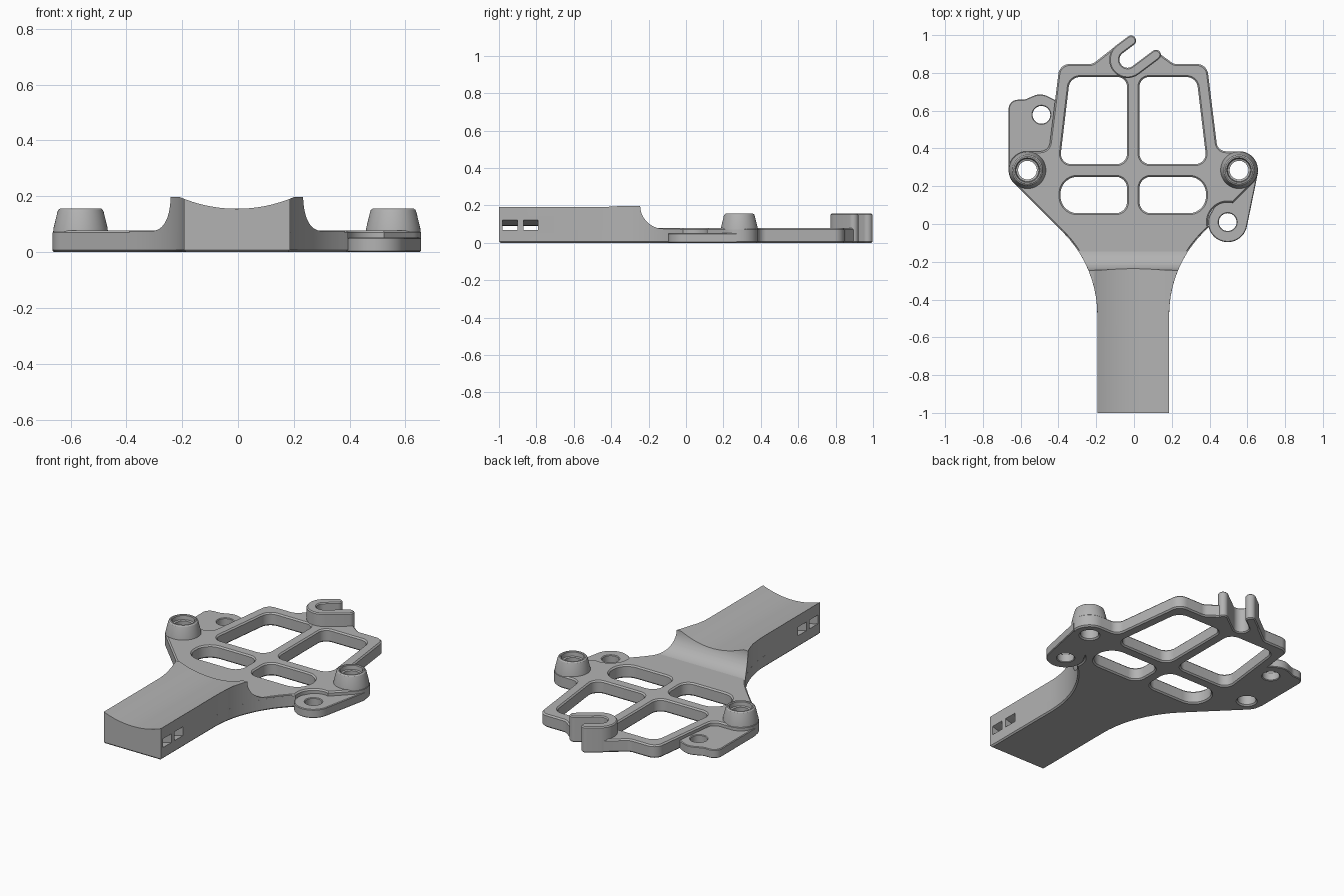
import bpy, bmesh, math
from mathutils import Vector

cube = bpy.data.objects.get("Cube")
if cube:
    bpy.data.objects.remove(cube, do_unlink=True)

grey = bpy.data.materials.new("plain_grey")
grey.use_nodes = True
grey.diffuse_color = (0.45, 0.45, 0.45, 1)
grey.node_tree.nodes["Principled BSDF"].inputs["Base Color"].default_value = (0.45, 0.45, 0.45, 1)

SHIFT = -0.004      # the body sits very slightly off the centre line
THICK = 0.078       # plate thickness
EDGE = 0.008        # chamfer size


def activate(ob):
    bpy.ops.object.select_all(action='DESELECT')
    ob.select_set(True)
    bpy.context.view_layer.objects.active = ob


def finish(ob):
    ob.data.materials.clear()
    ob.data.materials.append(grey)
    activate(ob)
    bpy.ops.object.shade_smooth_by_angle(angle=math.radians(32))
    return ob


def circle(cx, cy, r, a0=0, a1=360, n=40):
    """Points on a circle or, with n + 1 points, on an arc."""
    count = n if abs(a1 - a0) == 360 else n + 1
    angles = [math.radians(a0 + (a1 - a0) * i / n) for i in range(count)]
    return [(cx + r * math.cos(a), cy + r * math.sin(a)) for a in angles]


def rounded(corners, steps=10):
    """Closed outline whose corners (x, y, radius) are turned into arcs."""
    out = []
    for i, corner in enumerate(corners):
        p = Vector(corner[:2])
        r = corner[2] if len(corner) > 2 else 0
        if r == 0:
            out.append(tuple(p))
            continue
        u = (Vector(corners[i - 1][:2]) - p).normalized()
        v = (Vector(corners[(i + 1) % len(corners)][:2]) - p).normalized()
        half = u.angle(v) / 2
        centre = p + (u + v).normalized() * (r / math.sin(half))
        reach = r / math.tan(half)
        a, b = p + u * reach - centre, p + v * reach - centre
        start = math.atan2(a.y, a.x)
        turn = math.atan2(a.x * b.y - a.y * b.x, a.dot(b))
        for k in range(steps + 1):
            t = start + turn * k / steps
            out.append((centre.x + r * math.cos(t), centre.y + r * math.sin(t)))
    return out


def mirror(points):
    return [(-p[0],) + tuple(p[1:]) for p in reversed(points)]


def slab(name, outlines, height, edge=EDGE):
    """Chamfered flat part; the first outline is the rim, the others are holes."""
    curve = bpy.data.curves.new(name, 'CURVE')
    curve.dimensions = '2D'
    curve.fill_mode = 'BOTH'
    curve.extrude = height / 2 - edge
    curve.bevel_depth = edge
    curve.bevel_resolution = 0
    curve.offset = -edge
    for pts in outlines:
        spline = curve.splines.new('POLY')
        spline.points.add(len(pts) - 1)
        for sp, (x, y) in zip(spline.points, pts):
            sp.co = (x + SHIFT, y, 0, 1)
        spline.use_cyclic_u = True
    ob = bpy.data.objects.new(name, curve)
    bpy.context.collection.objects.link(ob)
    activate(ob)
    bpy.ops.object.convert(target='MESH')
    ob = bpy.context.view_layer.objects.active
    bm = bmesh.new()
    bm.from_mesh(ob.data)
    bmesh.ops.remove_doubles(bm, verts=bm.verts, dist=1e-5)
    bmesh.ops.translate(bm, verts=bm.verts, vec=(0, 0, height / 2))
    bmesh.ops.recalc_face_normals(bm, faces=bm.faces)
    bm.to_mesh(ob.data)
    bm.free()
    return finish(ob)


def prism(name, pts, axis, lo, hi, chamfer=0):
    """Straight extrusion of a profile along x, y or z."""
    place = {'x': lambda a, b, d: (d, a, b),
             'y': lambda a, b, d: (a + SHIFT, d, b),
             'z': lambda a, b, d: (a + SHIFT, b, d)}[axis]
    bm = bmesh.new()
    low = [bm.verts.new(place(a, b, lo)) for a, b in pts]
    high = [bm.verts.new(place(a, b, hi)) for a, b in pts]
    bm.faces.new(low)
    bm.faces.new(high)
    for i in range(len(pts)):
        bm.faces.new((low[i - 1], low[i], high[i], high[i - 1]))
    bmesh.ops.recalc_face_normals(bm, faces=bm.faces)
    if chamfer:
        rim = [e for e in bm.edges if all(v.co.z < 1e-4 for v in e.verts)]
        bmesh.ops.bevel(bm, geom=rim, offset=chamfer, segments=1, affect='EDGES')
    mesh = bpy.data.meshes.new(name)
    bm.to_mesh(mesh)
    bm.free()
    ob = bpy.data.objects.new(name, mesh)
    bpy.context.collection.objects.link(ob)
    return ob


def cut(ob, cutter):
    mod = ob.modifiers.new("cut", 'BOOLEAN')
    mod.operation = 'DIFFERENCE'
    mod.solver = 'EXACT'
    mod.object = cutter
    activate(ob)
    bpy.ops.object.modifier_apply(modifier=mod.name)
    bpy.data.objects.remove(cutter, do_unlink=True)


# Hook: a U-shaped band opening towards the back left
HX, HY, HR, HW = -0.03, 0.87, 0.07, 0.027
along, across = Vector((0.8, 0.6)), Vector((-0.6, 0.8))
tilt = math.degrees(math.atan2(across.y, across.x))
centre = Vector((HX, HY))
tip_short = centre + across * HR + along * 0.075
tip_long = centre - across * HR + along * 0.135
hook_line = [tuple(tip_long)] + circle(HX, HY, HR, tilt + 180, tilt, 24)[::-1][::-1]
hook_line = [tuple(tip_long)] + circle(HX, HY, HR, tilt + 180, tilt, 24)
hook = (circle(HX, HY, HR + HW, tilt, tilt + 180, 24)
        + circle(*tip_long, HW, tilt - 180, tilt, 10)
        + circle(HX, HY, HR - HW, tilt + 180, tilt, 24)
        + circle(*tip_short, HW, tilt - 180, tilt, 10))
# the wall of the U runs round the front-left side of its centre
slab("hook", [hook], 0.156, 0.006)

# Plate: rim with notch for the right tab, four windows and two screw holes
BX, BY = 0.56, 0.285
flare = [(0.19, -0.6), (0.19, -0.226, 0.62)]
side = [(0.66, 0.244, 0.099), (0.66, 0.385, 0.098), (0.447, 0.385, 0.05),
        (0.39, 0.847, 0.06), (0.215, 0.847, 0.05)]
notch = circle(0.5, 0.01, 0.105, 195, 75, 16)
rim = rounded(flare + notch + side + [(0.135, 0.905)] + hook_line
              + [(-0.088, 0.946)] + mirror(flare + side))
upper = rounded([(0.033, 0.317, 0.055), (0.39, 0.317, 0.055),
                 (0.335, 0.778, 0.06), (0.033, 0.778, 0.05)])
lower = rounded([(0.033, 0.057, 0.06), (0.385, 0.057, 0.09),
                 (0.385, 0.25, 0.09), (0.033, 0.25, 0.06)])
holes = [upper, mirror(upper), lower, mirror(lower),
         circle(BX, BY, 0.05), circle(-BX, BY, 0.05)]
slab("plate", [rim] + holes, THICK)

# Thin mounting tabs
tab_left = rounded([(-0.66, 0.285), (-0.66, 0.658, 0.05), (-0.575, 0.658, 0.06),
                    (-0.49, 0.695, 0.09), (-0.41, 0.655, 0.03), (-0.39, 0.6),
                    (-0.4, 0.37), (-0.59, 0.36), (-0.63, 0.3)])
slab("tab_back_left", [tab_left, circle(-0.486, 0.578, 0.047)], 0.052, 0.004)
tab_right = ([(0.66, 0.27), (0.625, 0.26), (0.56, 0.2), (0.45, 0.13)]
             + circle(0.5, 0.008, 0.104, 160, 348, 30))
slab("tab_front_right", [tab_right, circle(0.5, 0.01, 0.047)], 0.052, 0.004)

# Tapered screw bosses with a stepped bore
profile = [(0.0495, 0.02), (0.0495, 0.125), (0.06, 0.128), (0.062, 0.152), (0.066, 0.156),
           (0.073, 0.156), (0.08, 0.151), (0.083, 0.143), (0.097, 0.085), (0.099, 0.06)]
for name, x in (("boss_left", BX), ("boss_right", -BX)):
    bm = bmesh.new()
    rings = [[bm.verts.new((px + x + SHIFT, py + BY, z)) for px, py in circle(0, 0, r, n=48)]
             for r, z in profile]
    for a, b in zip(rings, rings[1:] + rings[:1]):
        for i in range(48):
            bm.faces.new((a[i - 1], a[i], b[i], b[i - 1]))
    bmesh.ops.recalc_face_normals(bm, faces=bm.faces)
    mesh = bpy.data.meshes.new(name)
    bm.to_mesh(mesh)
    bm.free()
    boss = bpy.data.objects.new(name, mesh)
    bpy.context.collection.objects.link(boss)
    finish(boss)

# Handle: flared block with hollowed top, swept step and curved strap channels
half = [(0.19, -1.0), (0.19, -0.226, 0.62), (0.385, -0.031)]
handle = prism("handle", rounded(half + mirror(half), 16), 'z', 0, 0.198, EDGE)
AXIS = 0.675        # height of the axis shared by all the arcs


def arc(r, flip=1):
    xs = [flip * 0.4 * (i / 20 - 1) for i in range(41)]
    return [(x, AXIS - math.sqrt(r * r - x * x)) for x in xs]


cut(handle, prism("top_cutter", arc(0.52) + [(0.4, 0.6), (-0.4, 0.6)], 'y', -1.1, 0.1))
step = circle(-0.12, 0.2, 0.125, 180, 270, 16)
cut(handle, prism("step_cutter", step + [(0.1, 0.075), (0.1, 0.4), (-0.245, 0.4)], 'x', -0.6, 0.6))
for y in (-0.98, -0.87):
    cut(handle, prism("channel_cutter", arc(0.635) + arc(0.585, -1), 'y', y, y + 0.08))
finish(handle)
